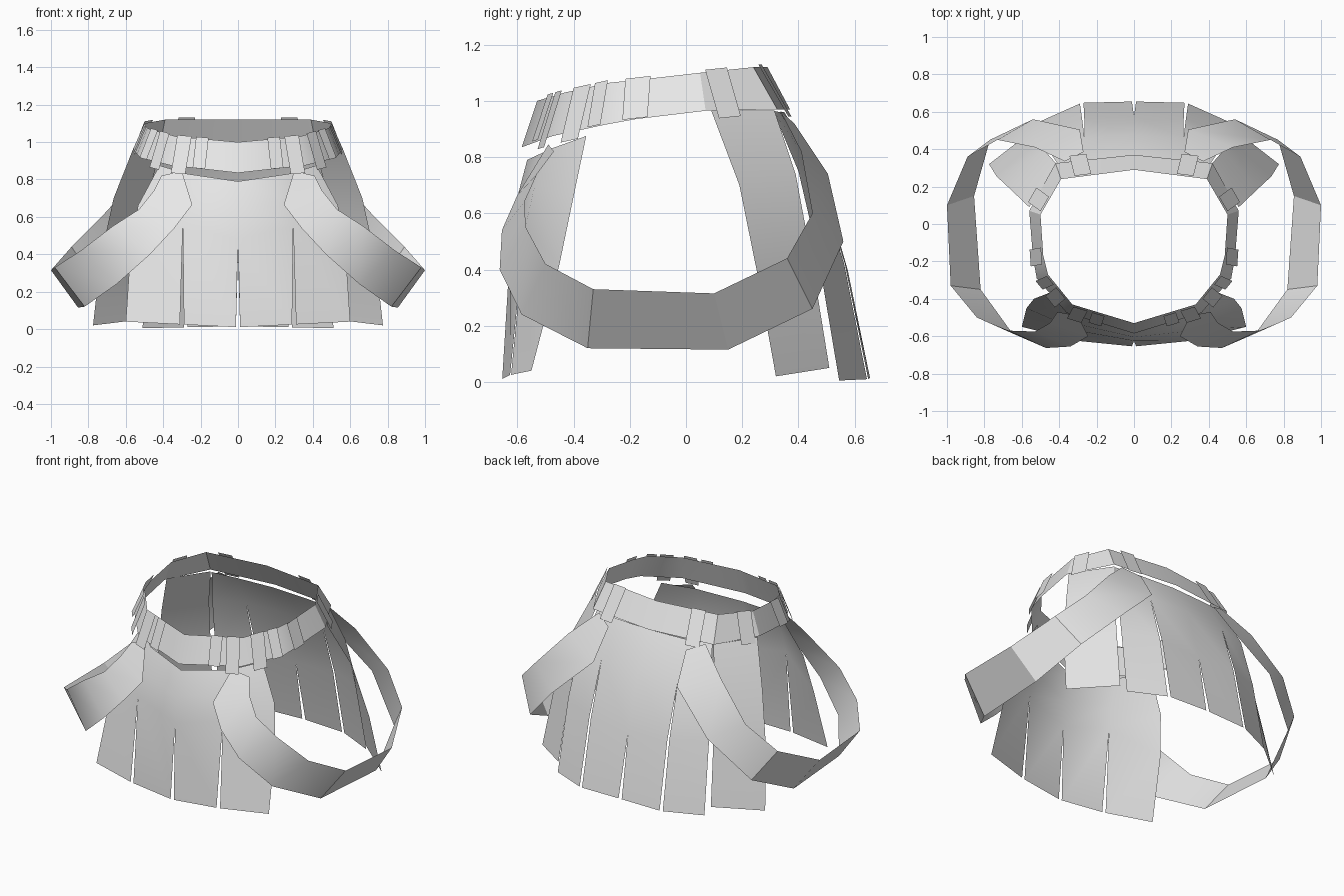
import bpy, math
from mathutils import Vector

if "Cube" in bpy.data.objects:
    bpy.data.objects.remove(bpy.data.objects["Cube"])

grey = bpy.data.materials.new("plain grey")
grey.diffuse_color = (0.8, 0.8, 0.8, 1)
grey.use_nodes = True
grey.node_tree.nodes["Principled BSDF"].inputs["Base Color"].default_value = grey.diffuse_color


def mirrored(col):
    return [(-x, y, z) for x, y, z in col]


def both_sides(cols):
    """Half profile starting on the centre line -> full left-to-right list."""
    return [mirrored(c) for c in reversed(cols[1:])] + cols


def sheet(name, cols, slits=None, closed=False):
    """Skin columns (listed left to right from outside, top to bottom).
    slits maps a column index to the half gap at each row."""
    slits = slits or {}
    verts, faces, index = [], [], {}

    def vert(p):
        key = tuple(round(c, 4) for c in p)
        if key not in index:
            index[key] = len(verts)
            verts.append(key)
        return index[key]

    n = len(cols)
    for i in range(n if closed else n - 1):
        j = (i + 1) % n
        left, right = [], []
        for r, (a, b) in enumerate(zip(cols[i], cols[j])):
            a, b = Vector(a), Vector(b)
            d = (b - a).normalized()
            left.append(vert(a + d * (slits[i][r] if i in slits else 0)))
            right.append(vert(b - d * (slits[j][r] if j in slits else 0)))
        for r in range(len(left) - 1):
            faces.append((left[r], left[r + 1], right[r + 1], right[r]))
    me = bpy.data.meshes.new(name)
    me.from_pydata(verts, [], faces)
    me.materials.append(grey)
    ob = bpy.data.objects.new(name, me)
    bpy.context.collection.objects.link(ob)
    bpy.ops.object.select_all(action='DESELECT')
    ob.select_set(True)
    bpy.context.view_layer.objects.active = ob
    bpy.ops.object.shade_smooth_by_angle(angle=math.radians(30))
    return ob


# Waist belt: tilted, flared band (top and bottom edge, front to back)
belt = [
    [(0, -.53, 1.0), (0, -.585, .835)],
    [(.33, -.43, 1.03), (.36, -.475, .875)],
    [(.46, -.27, 1.065), (.52, -.29, .915)],
    [(.485, -.17, 1.075), (.54, -.18, .935)],
    [(.50, .05, 1.10), (.56, .07, .965)],
    [(.39, .24, 1.12), (.42, .325, .97)],
    [(0, .29, 1.12), (0, .37, .97)],
]
sheet("waist_belt", [mirrored(c) for c in reversed(belt[1:-1])] + belt, closed=True)


# Belt loops: thin tabs lying on the belt, some hanging below it
def belt_loop(name, seg, t, width, hang):
    (ta, ba), (tb, bb) = [[Vector(p) for p in c] for c in belt[seg:seg + 2]]
    along = (tb - ta).normalized()
    top, bot = ta.lerp(tb, t), ba.lerp(bb, t)
    drop = bot - top
    out = drop.cross(along).normalized()
    top += out * .012 - drop * .03
    bot += out * .015 + drop * hang
    half = along * width / 2
    cols = [[tuple(top - half), tuple(bot - half)],
            [tuple(top + half), tuple(bot + half)]]
    sheet(name + "_right", cols)
    sheet(name + "_left", [mirrored(c) for c in reversed(cols)])


for k, (seg, t, width, hang) in enumerate([
        (0, .57, .07, .02), (0, .86, .08, .27), (1, .42, .08, .25),
        (1, .85, .06, .02), (3, .0, .09, .02), (4, .28, .09, .22),
        (5, .30, .09, .22)]):
    belt_loop("belt_loop_%d" % (k + 1), seg, t, width, hang)

# Front skirt: four strips, slit from the hem
front = [
    [(0, -.565, .79), (0, -.605, .64), (0, -.625, .48), (0, -.655, .01)],
    [(.27, -.48, .83), (.285, -.54, .69), (.295, -.572, .55), (.30, -.625, .025)],
    [(.42, -.355, .875), (.535, -.40, .66), (.575, -.45, .42), (.60, -.55, .04)],
]
short = (0, 0, 0, .011)
sheet("front_skirt", both_sides(front), {1: short, 2: short, 3: short})

# Back skirt: four strips with a longer pair of slits
back = [
    [(0, .35, .96), (0, .475, .75), (0, .575, .40), (0, .655, .015)],
    [(.25, .335, .96), (.265, .46, .75), (.272, .565, .42), (.28, .648, .01)],
    [(.40, .31, .965), (.46, .40, .75), (.49, .47, .45), (.51, .545, .005)],
]
long_slit = (0, 0, .006, .010)
sheet("back_skirt", [list(c) for c in reversed(both_sides(back))],
      {1: long_slit, 2: short, 3: long_slit})

# Side flaps beside the back skirt
flap = [
    [(.56, .09, .965), (.665, .19, .70), (.735, .255, .38), (.775, .32, .02)],
    [(.41, .315, .965), (.475, .39, .74), (.505, .45, .42), (.53, .51, .05)],
]
sheet("side_flap_right", flap)
sheet("side_flap_left", [mirrored(c) for c in reversed(flap)])

# Hanging straps: twisted bands looping from front to back (upper, lower edge)
strap = [
    [(.41, -.47, .82), (.30, -.49, .845)],
    [(.45, -.53, .74), (.245, -.60, .665)],
    [(.53, -.575, .64), (.34, -.655, .54)],
    [(.67, -.57, .55), (.47, -.663, .40)],
    [(.84, -.50, .42), (.65, -.585, .24)],
    [(.98, -.33, .33), (.82, -.35, .12)],
    [(1.0, .10, .315), (.855, .15, .115)],
    [(.89, .36, .44), (.77, .45, .26)],
    [(.73, .45, .60), (.54, .56, .50)],
    [(.53, .41, .82), (.29, .505, .74)],
    [(.37, .335, .965), (.27, .385, .92)],
]
sheet("hanging_strap_right", strap)
sheet("hanging_strap_left", [mirrored(c) for c in reversed(strap)])
